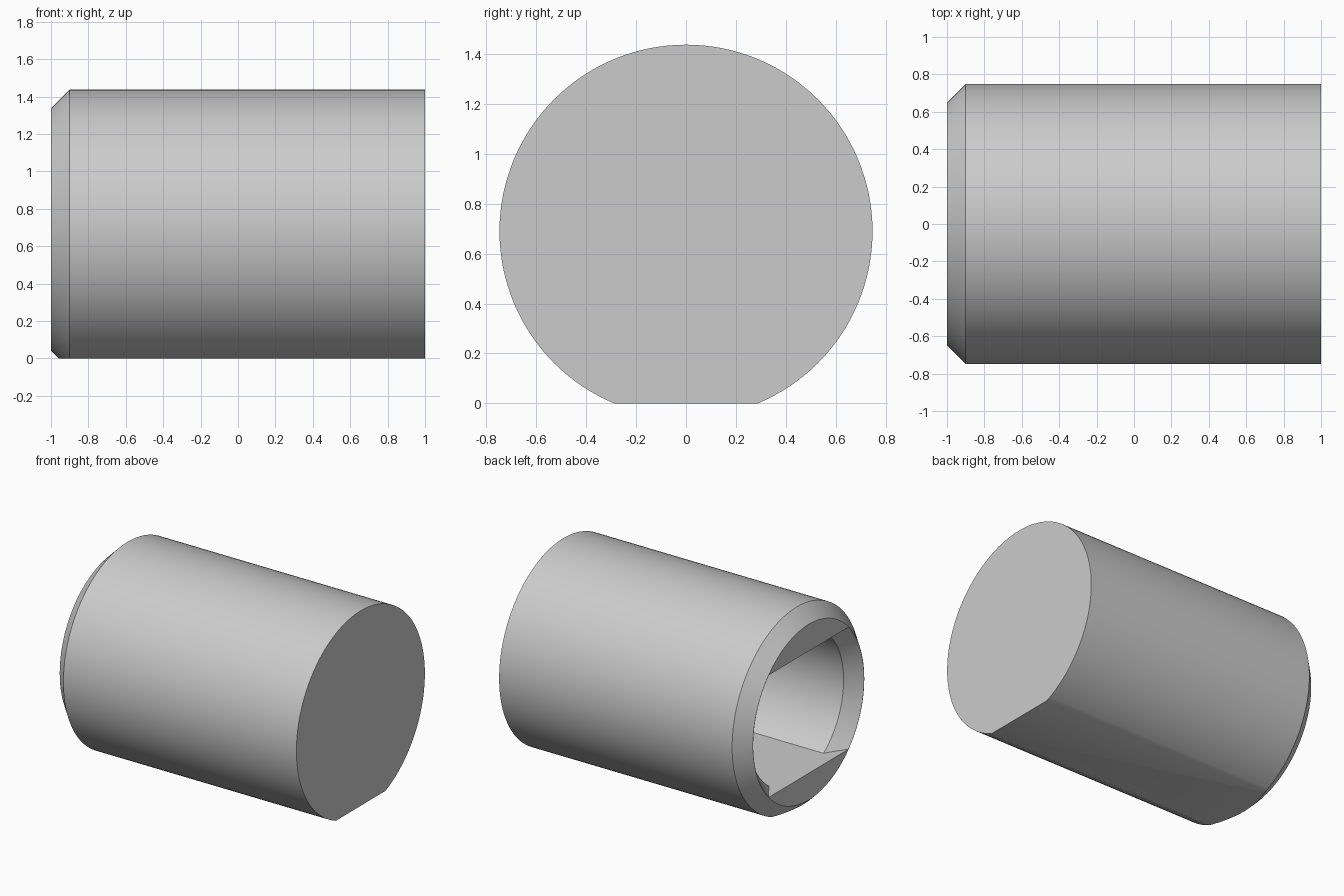
import bpy, bmesh, math
from mathutils import Vector

cube = bpy.data.objects.get("Cube")
if cube:
    bpy.data.objects.remove(cube, do_unlink=True)

SIDES = 128
RADIUS = 0.748
AXIS_Z = 0.69        # axis height above the flat base
CHAMFER = 0.1
BORE_RADIUS = 0.55
BORE_HALF = 0.45     # half height between the flats of the bore
BORE_END = 0.8

grey = bpy.data.materials.new("light_grey")
grey.use_nodes = True
grey.diffuse_color = (0.6, 0.6, 0.6, 1)
grey.node_tree.nodes["Principled BSDF"].inputs["Base Color"].default_value = (0.6, 0.6, 0.6, 1)


def turned_part(name, profile, flats):
    """Solid turned about the x axis from (x, radius) pairs, trimmed at flat heights."""
    bm = bmesh.new()
    rings = []
    for x, r in profile:
        angles = [2 * math.pi * i / SIDES for i in range(SIDES)]
        rings.append([bm.verts.new((x, r * math.cos(a), r * math.sin(a))) for a in angles])
    for a, b in zip(rings, rings[1:]):
        for i in range(SIDES):
            j = (i + 1) % SIDES
            bm.faces.new((a[i], a[j], b[j], b[i]))
    bm.faces.new(rings[0])
    bm.faces.new(rings[-1])
    for height in flats:
        normal = Vector((0, 0, math.copysign(1, height)))
        cut = bmesh.ops.bisect_plane(
            bm, geom=bm.verts[:] + bm.edges[:] + bm.faces[:],
            plane_co=(0, 0, height), plane_no=normal, clear_outer=True)
        edges = [g for g in cut["geom_cut"] if isinstance(g, bmesh.types.BMEdge)]
        bmesh.ops.edgeloop_fill(bm, edges=edges)
    bmesh.ops.recalc_face_normals(bm, faces=bm.faces[:])
    mesh = bpy.data.meshes.new(name)
    bm.to_mesh(mesh)
    bm.free()
    mesh.materials.append(grey)
    obj = bpy.data.objects.new(name, mesh)
    obj.location.z = AXIS_Z
    bpy.context.collection.objects.link(obj)
    return obj


# Outer body: chamfered at one end, with a flat base
body = turned_part(
    "sleeve_body",
    [(-1, RADIUS - CHAMFER), (-1 + CHAMFER, RADIUS), (1, RADIUS)],
    [-AXIS_Z])

# Blind bore: countersunk mouth, flat floor and ceiling
mouth = RADIUS - CHAMFER - 0.002
bore = turned_part(
    "bore_cutter",
    [(-1.05, mouth + 0.05), (-1, mouth), (-1 + CHAMFER, BORE_RADIUS), (BORE_END, BORE_RADIUS)],
    [-BORE_HALF, BORE_HALF])
bore.hide_render = True

cut = body.modifiers.new("bore", "BOOLEAN")
cut.operation = "DIFFERENCE"
cut.solver = "EXACT"
cut.object = bore

bpy.ops.object.select_all(action="DESELECT")
body.select_set(True)
bpy.context.view_layer.objects.active = body
bpy.ops.object.modifier_apply(modifier=cut.name)
bpy.data.objects.remove(bore, do_unlink=True)

bpy.ops.object.shade_smooth_by_angle(angle=math.radians(25))
